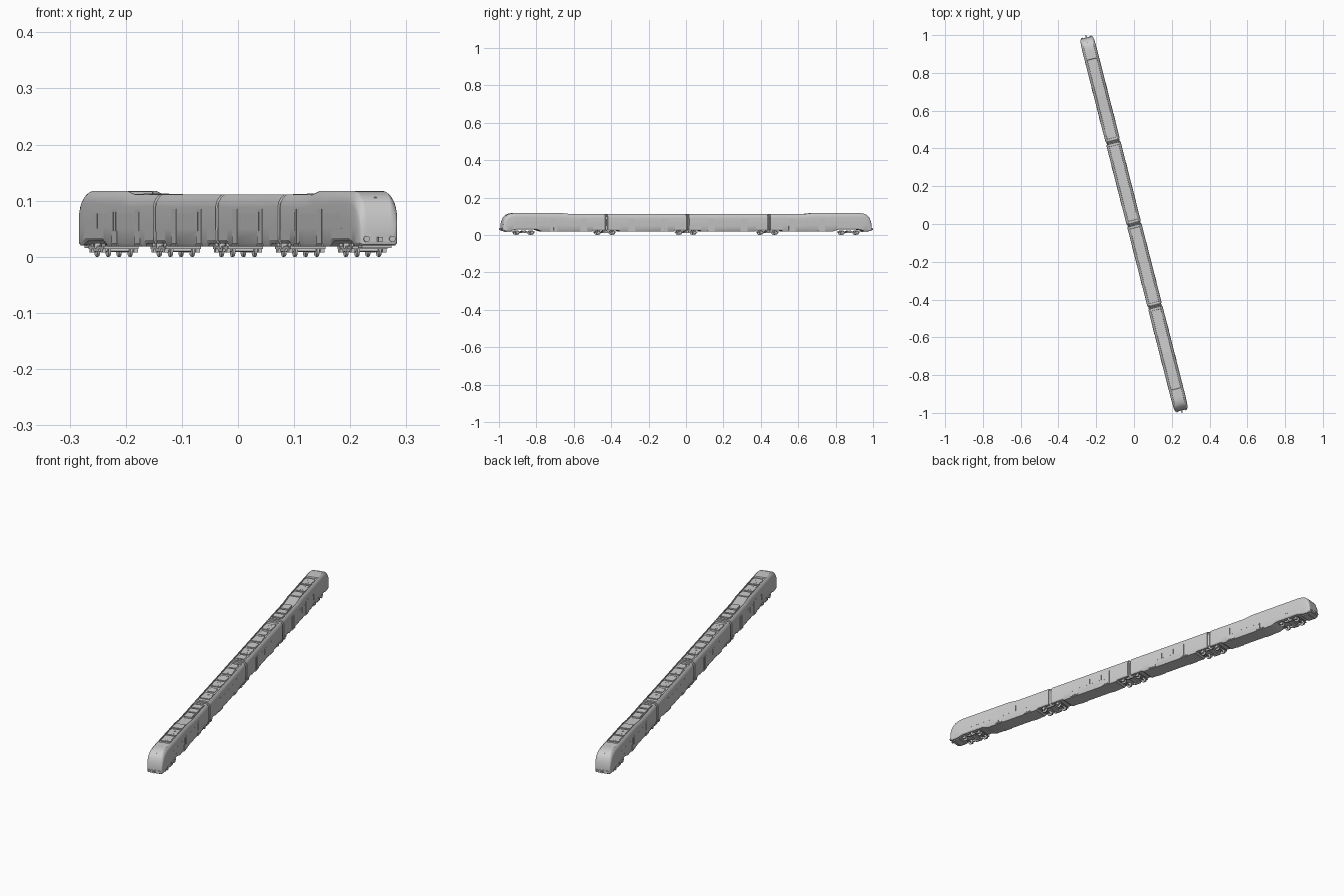
import bpy, bmesh, math
from mathutils import Matrix, Vector

if "Cube" in bpy.data.objects:
    bpy.data.objects.remove(bpy.data.objects["Cube"])

TURN = Matrix.Rotation(math.atan(0.255), 4, 'Z')   # train stands diagonally
FLIP = Matrix.Rotation(math.pi, 4, 'Z')
ID = Matrix.Identity(4)
BASE, TOP = 0.018, 0.111

# half cross-section of the body (x, z), from floor centre to roof centre
HALF = [(0, .018), (.035, .018), (.0385, .024), (.039, .05), (.039, .088), (.0375, .097),
        (.034, .104), (.0295, .109), (.0265, .111), (.0255, .111), (.0250, .111), (0, .111)]


def finish(bm, name, m=ID, angle=30):
    bmesh.ops.recalc_face_normals(bm, faces=bm.faces)
    bm.transform(TURN @ m)
    me = bpy.data.meshes.new(name)
    bm.to_mesh(me)
    bm.free()
    ob = bpy.data.objects.new(name, me)
    bpy.context.collection.objects.link(ob)
    bpy.ops.object.select_all(action='DESELECT')
    ob.select_set(True)
    bpy.context.view_layer.objects.active = ob
    bpy.ops.object.shade_smooth_by_angle(angle=math.radians(angle))
    return ob


def box(bm, x, y, z, sx, sy, sz):
    bmesh.ops.create_cube(bm, size=1, matrix=Matrix.Translation((x, y, z)) @ Matrix.Diagonal((sx, sy, sz, 1)))


def tube(bm, loc, r, depth, axis='X', n=20):
    rot = {'X': Matrix.Rotation(math.pi / 2, 4, 'Y'), 'Y': Matrix.Rotation(math.pi / 2, 4, 'X'), 'Z': ID}[axis]
    bmesh.ops.create_cone(bm, cap_ends=True, segments=n, radius1=r, radius2=r, depth=depth,
                          matrix=Matrix.Translation(loc) @ rot)


def loft(name, sections, m=ID):
    """sections: (position, width scale, top, bottom, roof trough depth)"""
    bm = bmesh.new()
    rings = []
    for s, w, top, bot, trough in sections:
        pts = []
        for i, (x, z) in enumerate(HALF):
            zz = bot + (z - BASE) * (top - bot) / (TOP - BASE)
            pts.append((x * w, zz - (trough if i >= len(HALF) - 2 else 0)))
        pts += [(-x, z) for x, z in reversed(pts[1:-1])]
        rings.append([bm.verts.new((x, s, z)) for x, z in pts])
    for a, b in zip(rings, rings[1:]):
        for i in range(len(a)):
            j = (i + 1) % len(a)
            bm.faces.new((a[i], a[j], b[j], b[i]))
    bm.faces.new(rings[0])
    bm.faces.new(rings[-1])
    return finish(bm, name, m)


def roof_units(name, m, floor, units):
    """units: (centre, length, width, height) on the roof trough"""
    bm = bmesh.new()
    for s, l, w, h in units:
        box(bm, 0, s, floor + h / 2, w, l, h)
        if l > .05:
            for k in (-1, 1):
                tube(bm, (0, s + k * l * .25, floor + h), .008, .0012, 'Z', 16)
        for k in (-1, 1):
            box(bm, k * (w / 2 + .001), s, floor + h * .35, .002, l * .8, h * .7)
    finish(bm, name, m)


def door_set(name, m, places):
    bm = bmesh.new()
    for side in (-1, 1):
        for s in places:
            for k in (-1, 1):       # two leaves per doorway
                box(bm, side * .0388, s + k * .0092, .0545, .0012, .0176, .061)
                box(bm, side * .0391, s + k * .0092, .063, .0012, .009, .034)
            box(bm, side * .0385, s, .021, .003, .04, .003)
    finish(bm, name, m)


def window_row(name, m, start, end, n):
    bm = bmesh.new()
    step = (end - start) / n
    for side in (-1, 1):
        for i in range(n):
            box(bm, side * .0388, start + (i + .5) * step, .064, .0009, step * .86, .027)
    finish(bm, name, m)


def bogie(name, s):
    bm = bmesh.new()
    for ax in (-.04, .04):
        tube(bm, (0, s + ax, .012), .003, .056)
        for side in (-1, 1):
            tube(bm, (side * .0206, s + ax, .012), .012, .0035, n=28)
            tube(bm, (side * .0184, s + ax, .012), .0118, .0015, n=28)
            box(bm, side * .029, s + ax, .0125, .007, .013, .009)
            tube(bm, (side * .029, s + ax, .0195), .0035, .008, 'Z', 12)
    for side in (-1, 1):
        box(bm, side * .029, s, .0165, .006, .11, .005)
        box(bm, side * .029, s, .0135, .007, .034, .008)
        tube(bm, (side * .029, s, .02), .006, .01, 'Z', 16)
    box(bm, 0, s, .017, .056, .024, .007)
    for k in (-1, 1):
        box(bm, 0, s + k * .053, .0165, .056, .004, .005)
    finish(bm, name)


JOINT, GAP, T = .449, .008, .005
for m, tag in ((ID, 'rear'), (FLIP, 'front')):
    # middle car
    loft(tag + '_middle_car', [(GAP, 1, TOP, .024, 0), (GAP + .012, 1, TOP, .024, 0), (GAP + .013, 1, TOP, .024, T),
                               (.07, 1, TOP, .024, T), (.078, 1, TOP, BASE, T),
                               (.371, 1, TOP, BASE, T), (.379, 1, TOP, .024, T),
                               (JOINT - GAP - .013, 1, TOP, .024, T), (JOINT - GAP - .012, 1, TOP, .024, 0),
                               (JOINT - GAP, 1, TOP, .024, 0)], m)
    # end car with rounded nose and raised roof fairing
    loft(tag + '_end_car', [(JOINT + GAP, 1, TOP, .024, 0), (JOINT + .02, 1, TOP, .024, 0),
                            (JOINT + .021, 1, TOP, .024, T), (.52, 1, TOP, .024, T), (.528, 1, TOP, BASE, T),
                            (.64, 1, TOP, BASE, T), (.69, 1, .117, BASE, T), (.80, 1, .117, BASE, T),
                            (.812, 1, .117, .022, T), (.83, 1, .117, .028, T), (.90, 1, .117, .028, T),
                            (.902, 1, .117, .028, 0), (.945, 1, .117, .028, 0), (.96, .995, .1162, .025, 0),
                            (.975, .985, .1135, .021, 0), (.988, .97, .108, .02, 0), (.998, .95, .101, .02, 0),
                            (1.006, .925, .091, .02, 0), (1.011, .895, .08, .0205, 0), (1.0145, .86, .068, .021, 0),
                            (1.0165, .8, .055, .022, 0), (1.0175, .7, .046, .024, 0)], m)
    # roof equipment
    roof_units(tag + '_middle_roof_units', m, TOP - T,
               [(.05, .04, .03, .0035), (.11, .06, .042, .0045), (.18, .05, .036, .003), (.245, .055, .042, .0045),
                (.31, .04, .03, .0035), (.375, .06, .042, .0045)])
    roof_units(tag + '_end_roof_units', m, TOP - T,
               [(.495, .035, .042, .006), (.54, .035, .042, .006), (.59, .045, .036, .007)])
    roof_units(tag + '_fairing_roof_units', m, .112,
               [(.72, .045, .042, .0045), (.785, .06, .042, .004), (.855, .06, .042, .0045)])
    # doors and windows
    door_set(tag + '_doors', m, [.13, .31, .575, .74])
    window_row(tag + '_middle_windows', m, .155, .285, 4)
    window_row(tag + '_end_windows', m, .60, .715, 3)
    window_row(tag + '_cab_windows', m, .775, .90, 3)
    # bumper, buffers, coupler and lamps
    bm = bmesh.new()
    box(bm, 0, 1.012, .032, .05, .014, .009)
    box(bm, 0, 1.02, .031, .008, .021, .008)
    for side in (-1, 1):
        tube(bm, (side * .0235, 1.013, .032), .0035, .018, 'Y')
        tube(bm, (side * .0235, 1.021, .032), .0055, .003, 'Y')
        tube(bm, (side * .026, 1.009, .047), .003, .012, 'Y')
    tube(bm, (0, .986, .104), .003, .012, 'Y')
    finish(bm, tag + '_bumper', m)
    # snow plough below the nose
    bm = bmesh.new()
    box(bm, 0, .985, .0185, .054, .03, .006)
    finish(bm, tag + '_plough', m)

# ribbed gangways between cars
for i, s in enumerate((-JOINT, 0, JOINT)):
    ribs = [(s - .009 + k * .003, .94 if k % 2 else .88, .108 if k % 2 else .105, .024, 0) for k in range(7)]
    loft('gangway_%d' % (i + 1), ribs)

# running gear
for i, s in enumerate((-.897, -JOINT, 0, JOINT, .897)):
    bogie('bogie_%d' % (i + 1), s)
